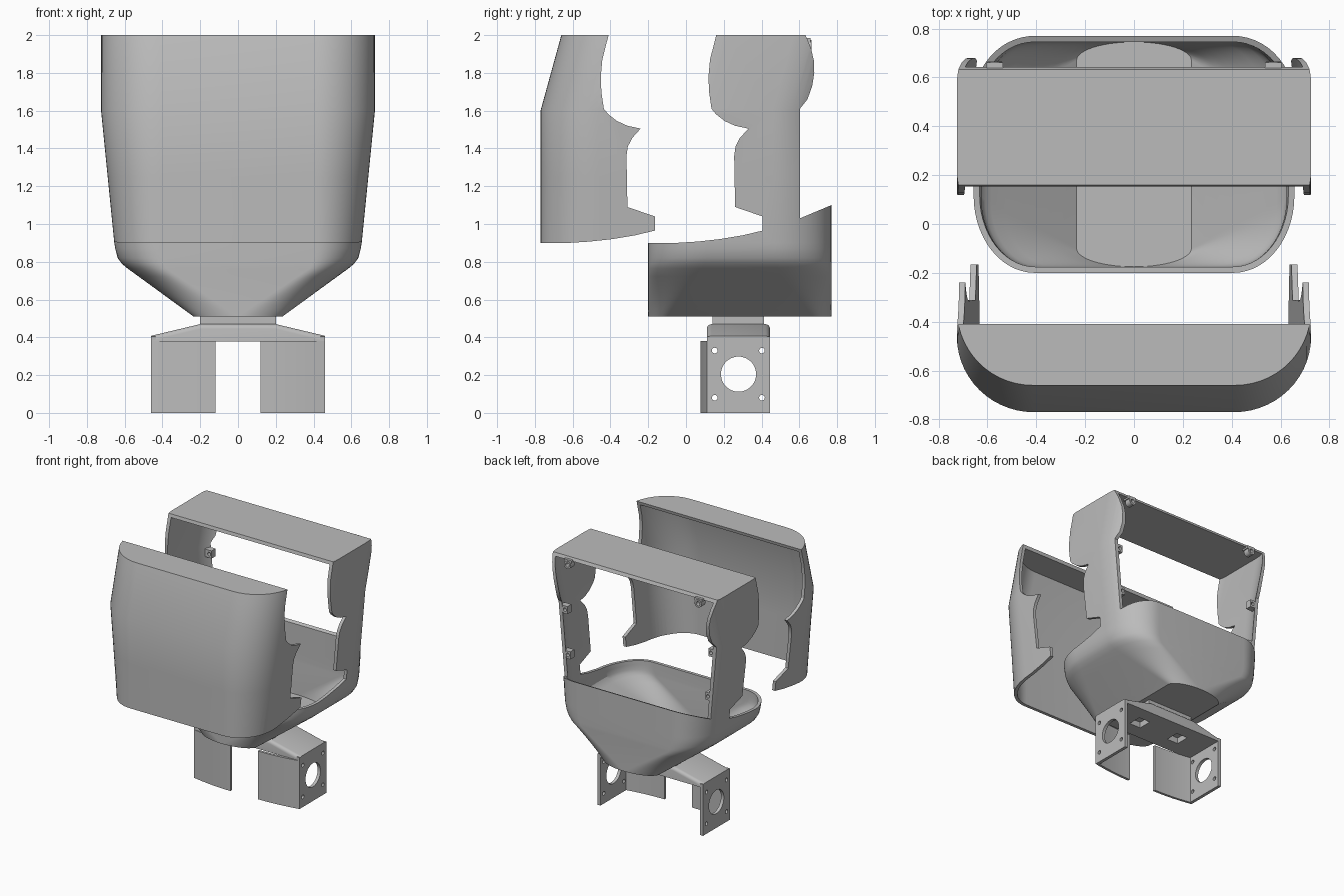
import bpy, bmesh, math
from mathutils import Matrix, Vector

cube = bpy.data.objects.get("Cube")
if cube:
    bpy.data.objects.remove(cube, do_unlink=True)

grey = bpy.data.materials.new("plain grey")
grey.use_nodes = True
grey.diffuse_color = (0.5, 0.5, 0.5, 1)
grey.node_tree.nodes["Principled BSDF"].inputs["Base Color"].default_value = (0.5, 0.5, 0.5, 1)

WALL = 0.025
SPLIT = 0.57  # distance the front shell is pulled away from the rear frame


def add_object(name, bm):
    bmesh.ops.remove_doubles(bm, verts=bm.verts, dist=0.0002)
    bmesh.ops.recalc_face_normals(bm, faces=bm.faces)
    mesh = bpy.data.meshes.new(name)
    bm.to_mesh(mesh)
    bm.free()
    mesh.materials.append(grey)
    obj = bpy.data.objects.new(name, mesh)
    bpy.context.scene.collection.objects.link(obj)
    return obj


def boolean(obj, cutter, operation="DIFFERENCE"):
    mod = obj.modifiers.new("cut", "BOOLEAN")
    mod.operation, mod.solver, mod.object = operation, "EXACT", cutter
    bpy.context.view_layer.update()
    result = bpy.data.meshes.new_from_object(obj.evaluated_get(bpy.context.evaluated_depsgraph_get()))
    obj.modifiers.clear()
    obj.data = result
    bpy.data.objects.remove(cutter, do_unlink=True)


def prism(name, outline, axis, lo, hi):
    """Extrude an outline along x (points are y, z), y (x, z) or z (x, y)."""
    bm = bmesh.new()
    place = {"x": lambda a, b, c: (c, a, b), "y": lambda a, b, c: (a, c, b), "z": lambda a, b, c: (a, b, c)}[axis]
    rows = [[bm.verts.new(place(a, b, c)) for a, b in outline] for c in (lo, hi)]
    bm.faces.new(rows[0])
    bm.faces.new(rows[1])
    n = len(outline)
    for i in range(n):
        j = (i + 1) % n
        bm.faces.new((rows[0][i], rows[0][j], rows[1][j], rows[1][i]))
    return add_object(name, bm)


def box(name, lo, hi):
    return prism(name, [(lo[0], lo[1]), (hi[0], lo[1]), (hi[0], hi[1]), (lo[0], hi[1])], "z", lo[2], hi[2])


def circle(a, b, r, n=32):
    return [(a + r * math.cos(math.tau * i / n), b + r * math.sin(math.tau * i / n)) for i in range(n)]


def section(z, half, flat, ry, shift, inset, lift):
    """Rounded rectangle ring of the body at one height."""
    depth, ry, half = 0.485 - inset, ry - inset, half - inset * (1 - lift)
    ring = []
    for sx, sy in ((1, 1), (-1, 1), (-1, -1), (1, -1)):
        arc = []
        for i in range(15):
            a = math.pi / 2 * i / 14
            arc.append((sx * (flat + (half - flat) * math.cos(a)),
                        0.285 + shift + sy * (depth - ry + ry * math.sin(a)), z + inset * lift))
        ring += arc if sx * sy > 0 else arc[::-1]
    return ring


def body_loft(name, inset):
    # funnel rings, then knee and tapered wall: height, half width, flat half, corner depth, shift
    rings = []
    for i in range(7):
        t = i / 6
        rings.append((0.51 + 0.255 * t, 0.235 + 0.35 * t, 0.38 * t, 0.10 + 0.19 * t, 0))
    rings += [(0.79, 0.615, 0.39, 0.30, 0), (0.82, 0.637, 0.40, 0.31, 0), (0.87, 0.65, 0.405, 0.31, 0),
              (0.9, 0.655, 0.405, 0.31, 0), (1.25, 0.69, 0.405, 0.31, 0),
              (1.6, 0.725, 0.41, 0.31, 0), (2.0 - inset, 0.725, 0.415, 0.31, 0.11)]
    bm = bmesh.new()
    loops = []
    for r in rings:
        lift = min(1, max(0, (0.87 - r[0]) / 0.1))
        loops.append([bm.verts.new(p) for p in section(*r, inset, lift)])
    for a, b in zip(loops, loops[1:]):
        for i in range(len(a)):
            j = (i + 1) % len(a)
            bm.faces.new((a[i], a[j], b[j], b[i]))
    bm.faces.new(loops[0])
    bm.faces.new(loops[-1])
    return add_object(name, bm)


def hollow_body(name):
    body = body_loft(name, 0)
    boolean(body, body_loft("inner_cutter", WALL))
    return body


# Side outline of the seam shared by both body halves (y, z)
rim = [(-0.2, 0.9), (-0.05, 0.9), (0.06, 0.907), (0.18, 0.92), (0.3, 0.94), (0.405, 0.965)]
seam = [(0.405, 1.04), (0.26, 1.09), (0.255, 1.36), (0.262, 1.41), (0.285, 1.455), (0.33, 1.505), (0.26, 1.52),
        (0.205, 1.545), (0.16, 1.58), (0.135, 1.61), (0.122, 1.7), (0.119, 1.78), (0.127, 1.87), (0.16, 2.0),
        (0.18, 2.1)]

# Rear frame: bowl, two side arms and top plate
back_edge = [(0.61, 2.1), (0.633, 2.0), (0.662, 1.93), (0.678, 1.86), (0.679, 1.8), (0.668, 1.73), (0.643, 1.66),
             (0.603, 1.61), (0.603, 1.03), (0.77, 1.1), (0.95, 1.175), (0.95, 0.4), (-0.4, 0.4), (-0.4, 0.9)]
rear = hollow_body("rear_frame_and_bowl")
boolean(rear, prism("rear_cutter", rim + seam + back_edge, "x", -1, 1), "INTERSECT")

# Front shell
front = hollow_body("front_shell")
boolean(front, prism("front_cutter", rim + seam + [(-0.4, 2.1), (-0.4, 0.9)], "x", -1, 1), "INTERSECT")
front.data.transform(Matrix.Translation((0, -SPLIT, 0)))

# Bracket beam with rounded top edges and two pockets underneath
beam = prism("bracket_beam", [(-0.46, 0.378), (0.46, 0.378), (0.46, 0.408), (0.2, 0.47), (-0.2, 0.47),
                              (-0.46, 0.408)], "y", 0.11, 0.445)
bm = bmesh.new()
bm.from_mesh(beam.data)
top_edges = [e for e in bm.edges if all(v.co.z > 0.4 for v in e.verts)
             and abs(e.verts[0].co.y - e.verts[1].co.y) < 0.01]
bmesh.ops.bevel(bm, geom=top_edges, offset=0.025, segments=4, profile=0.5, affect="EDGES")
bm.to_mesh(beam.data)
bm.free()
for s in (-1, 1):
    boolean(beam, box("pocket_cutter", (s * 0.18 - 0.05, 0.225, 0.3), (s * 0.18 + 0.05, 0.335, 0.425)))

# Neck between the beam and the bowl
neck = box("neck", (-0.2, 0.14, 0.43), (0.2, 0.412, 0.525))
smooth = [rear, front, beam, neck]

for s, side in ((1, "left"), (-1, "right")):
    # Motor plate with a large bore and four screw holes
    x0, x1 = sorted((s * 0.435, s * 0.46))
    plate = prism(side + "_motor_plate", [(0.11, 0), (0.445, 0), (0.445, 0.405), (0.11, 0.405)], "x", x0, x1)
    boolean(plate, prism("bore_cutter", circle(0.278, 0.205, 0.093, 48), "x", -1, 1))
    for y in (0.152, 0.402):
        for z in (0.08, 0.33):
            boolean(plate, prism("screw_cutter", circle(y, z, 0.015, 16), "x", -1, 1))

    # Slightly bowed panel in front of the motor
    outer = []
    for i in range(13):
        t = i / 12
        outer.append((s * (0.12 + 0.338 * t), 0.076 + 0.034 * t * t))
    inner = [(x, y + 0.02) for x, y in reversed(outer)]
    panel = prism(side + "_front_panel", outer + inner, "z", 0, 0.38)

    # Screw boss under the top plate
    boss = prism(side + "_top_boss", circle(s * 0.57, 1.945, 0.03, 24), "y", 0.615, 0.665)
    boolean(boss, prism("boss_cutter", circle(s * 0.57, 1.945, 0.016, 24), "y", 0.5, 0.8))
    block = box(side + "_top_boss_block", (s * 0.57 - 0.033, 0.6, 1.962), (s * 0.57 + 0.033, 0.66, 1.985))
    smooth += [plate, panel, boss, block]

    # Screw tabs on the inside of the arm
    for level, z, x in (("upper", 1.55, 0.645), ("lower", 1.2, 0.62)):
        tab = box(f"{side}_{level}_arm_tab", (s * x - 0.03, 0.55, z - 0.03), (s * x + 0.03, 0.6, z + 0.03))
        boolean(tab, prism("tab_cutter", circle(s * (x - 0.008), z, 0.014, 16), "y", 0.4, 0.8))
        smooth.append(tab)

bpy.ops.object.select_all(action="DESELECT")
for obj in smooth:
    obj.select_set(True)
bpy.context.view_layer.objects.active = rear
bpy.ops.object.shade_smooth_by_angle(angle=math.radians(30))
